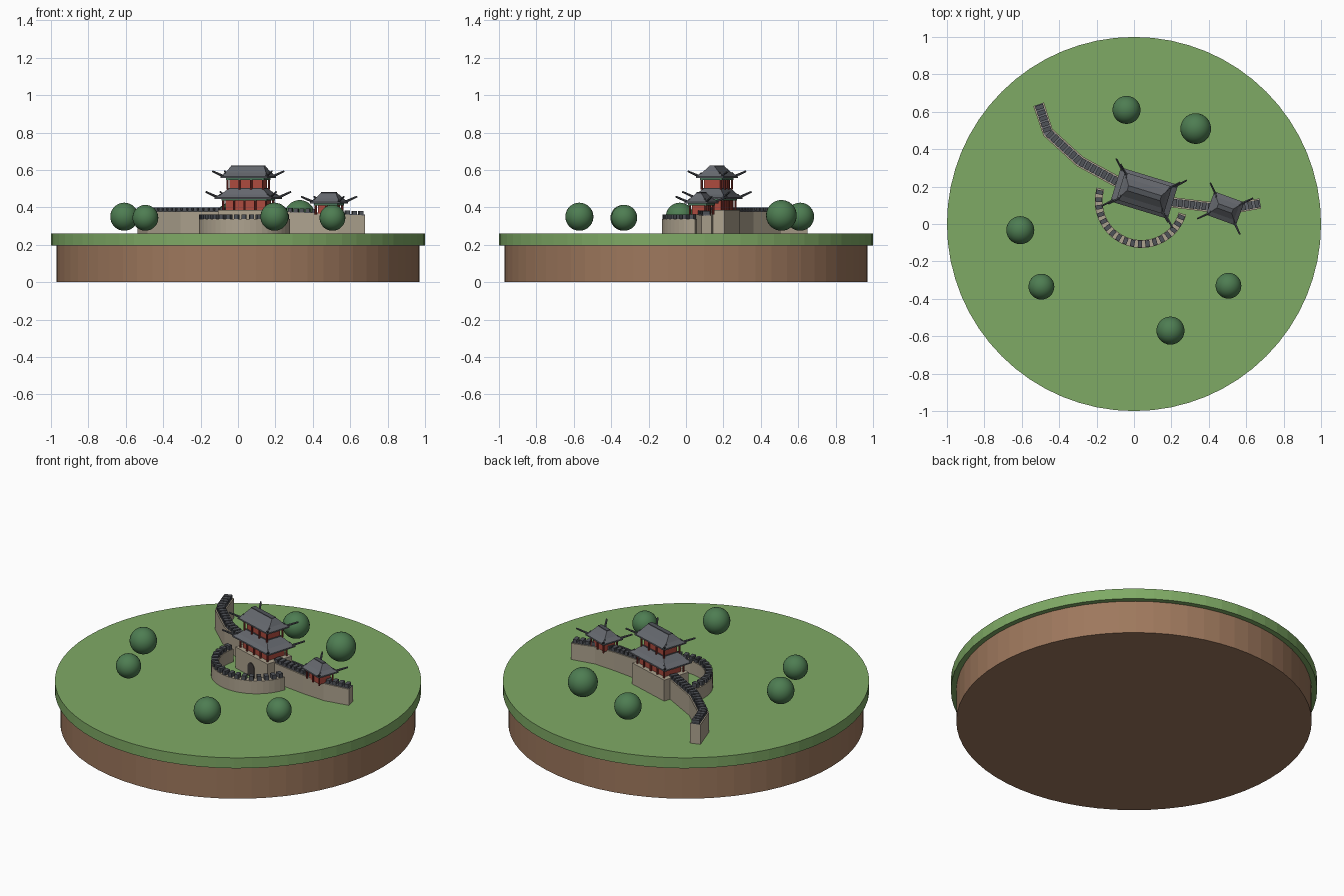
import bpy, bmesh, math
from mathutils import Vector, Matrix

cube = bpy.data.objects.get("Cube")
if cube:
    bpy.data.objects.remove(cube, do_unlink=True)


def material(name, *rgb):
    lin = [((c / 255 + 0.055) / 1.055) ** 2.4 for c in rgb] + [1]
    m = bpy.data.materials.new(name)
    m.use_nodes = True
    m.diffuse_color = lin
    m.node_tree.nodes["Principled BSDF"].inputs["Base Color"].default_value = lin
    return m


GRASS = material("grass", 127, 170, 101)
EARTH = material("earth", 158, 120, 93)
STONE = material("stone", 174, 163, 143)
TILE = material("roof_tile", 101, 104, 110)
RIDGE = material("dark_ridge", 80, 83, 89)
RED = material("red_wall", 172, 74, 62)
COLUMN = material("red_column", 136, 50, 44)
BEAM = material("green_beam", 72, 112, 88)
LEAF = material("foliage", 78, 125, 82)
DARK = material("gate_shadow", 66, 62, 60)

GROUND = 0.26


def finish(name, bm, mat, frame=Matrix()):
    bmesh.ops.recalc_face_normals(bm, faces=bm.faces)
    mesh = bpy.data.meshes.new(name)
    bm.to_mesh(mesh)
    bm.free()
    mesh.materials.append(mat)
    ob = bpy.data.objects.new(name, mesh)
    ob.matrix_world = frame
    bpy.context.scene.collection.objects.link(ob)
    return ob


def add_box(bm, center, size, turn=0):
    m = Matrix.Translation(center) @ Matrix.Rotation(turn, 4, "Z") @ Matrix.Diagonal((*size, 1))
    bmesh.ops.create_cube(bm, size=1, matrix=m)


def add_bar(bm, a, b, r1, r2):
    a, b = Vector(a), Vector(b)
    rot = (b - a).to_track_quat("Z", "Y").to_matrix().to_4x4()
    bmesh.ops.create_cone(bm, cap_ends=True, segments=6, radius1=r1, radius2=r2,
                          depth=(b - a).length, matrix=Matrix.Translation((a + b) / 2) @ rot)


def block(name, mat, half, z0, z1, frame):
    bm = bmesh.new()
    add_box(bm, (0, 0, (z0 + z1) / 2), (2 * half[0], 2 * half[1], z1 - z0))
    finish(name, bm, mat, frame)


def loft(bm, rings):
    # Skin closed rings of equal length and cap both ends
    loops = [[bm.verts.new(p) for p in ring] for ring in rings]
    n = len(loops[0])
    for lo, hi in zip(loops, loops[1:]):
        for i in range(n):
            bm.faces.new((lo[i], lo[(i + 1) % n], hi[(i + 1) % n], hi[i]))
    bm.faces.new(loops[0])
    bm.faces.new(loops[-1])


def disc(name, mat, radius, z0, z1):
    bm = bmesh.new()
    bmesh.ops.create_cone(bm, cap_ends=True, segments=64, radius1=radius, radius2=radius,
                          depth=z1 - z0, matrix=Matrix.Translation((0, 0, (z0 + z1) / 2)))
    finish(name, bm, mat)


def roof(name, eave, top, z, height, horn, frame):
    # Hipped roof with a gentle flare, ridge trim and upturned corner horns
    mid = [t + (e - t) * 0.55 for e, t in zip(eave, top)]
    levels = ((eave, z), (eave, z + 0.008), (mid, z + height * 0.45), (top, z + height))
    bm = bmesh.new()
    loft(bm, [[(sx * h[0], sy * h[1], zz) for sx, sy in ((-1, -1), (1, -1), (1, 1), (-1, 1))]
              for h, zz in levels])
    finish(name, bm, TILE, frame)
    bm = bmesh.new()
    for sx in (-1, 1):
        for sy in (-1, 1):
            at = lambda h, zz: (sx * h[0], sy * h[1], zz)
            corner = at([e - 0.012 for e in eave], z + 0.01)
            add_bar(bm, at(mid, z + height * 0.45), corner, 0.004, 0.006)
            tip = at([e + horn for e in eave], z + 0.012 + horn * 0.7)
            add_bar(bm, corner, tip, 0.007, 0.005)
    add_box(bm, (0, 0, z + height), (2 * top[0], 2 * top[1], 0.006))
    finish(name + "_ridges", bm, RIDGE, frame)


def storey(name, half, z0, z1, count, frame):
    # Red walls, outer columns and a green beam under the eaves
    block(name + "_walls", RED, half, z0, z1, frame)
    block(name + "_beam", BEAM, [h + 0.016 for h in half], z1 - 0.014, z1, frame)
    bm = bmesh.new()
    for i in range(count):
        x = (half[0] + 0.009) * (2 * i / (count - 1) - 1)
        for y in (-half[1] - 0.009, half[1] + 0.009):
            add_bar(bm, (x, y, z0), (x, y, z1), 0.006, 0.006)
    finish(name + "_columns", bm, COLUMN, frame)


def wall(name, points, width):
    # Mitred wall along a path, paved and topped with battlements
    pts = [Vector(p) for p in points]
    def sweep(half, low, high):
        rings = []
        for i, p in enumerate(pts):
            a, b = pts[max(i - 1, 0)], pts[min(i + 1, len(pts) - 1)]
            t = (b - a).xy.normalized()
            n = Vector((-t.y, t.x, 0)) * half
            bottom = GROUND if low is None else p.z + low
            rings.append([(p + s * n).xy.to_3d() + Vector((0, 0, h)) for s, h in
                          ((-1, bottom), (1, bottom), (1, p.z + high), (-1, p.z + high))])
        bm = bmesh.new()
        loft(bm, rings)
        return bm
    finish(name, sweep(width / 2, None, 0), STONE)
    finish(name + "_paving", sweep(width * 0.37, -0.003, 0.004), TILE)
    bm = bmesh.new()
    for a, b in zip(pts, pts[1:]):
        d = b - a
        count = max(1, round(d.length / 0.034))
        for i in range(count):
            p = a + d * (i + 0.5) / count
            add_box(bm, p + Vector((0, 0, 0.011)), (0.023, width * 0.74, 0.022), math.atan2(d.y, d.x))
    finish(name + "_battlements", bm, RIDGE)


# Island
disc("earth_base", EARTH, 0.97, 0, 0.2)
disc("grass_top", GRASS, 1.0, 0.197, GROUND)

# Main gatehouse
gate = Matrix.Translation((0.055, 0.165, 0)) @ Matrix.Rotation(math.radians(-17), 4, "Z")
block("gate_base", STONE, (0.142, 0.085), GROUND, 0.387, gate)
storey("lower_storey", (0.11, 0.058), 0.387, 0.45, 5, gate)
roof("lower_roof", (0.16, 0.095), (0.095, 0.05), 0.445, 0.055, 0.037, gate)
storey("upper_storey", (0.09, 0.045), 0.495, 0.56, 4, gate)
roof("upper_roof", (0.132, 0.077), (0.092, 0.014), 0.557, 0.063, 0.034, gate)

# Arched gateways on both faces of the base
for label, y in (("front", -0.085), ("back", 0.085)):
    if label == "back":
        continue
    outline = [(-0.028, GROUND), (0.028, GROUND)]
    outline += [(0.028 * math.cos(a), 0.315 + 0.028 * math.sin(a))
                for a in (math.pi * i / 10 for i in range(11))]
    bm = bmesh.new()
    loft(bm, [[(x, y + o, z) for x, z in outline] for o in (-0.004, 0.004)])
    finish(label + "_arch", bm, DARK, gate)

# Curved forecourt wall
court = Matrix.Translation((0.04, 0.122, 0)) @ Matrix.Rotation(math.radians(-17), 4, "Z")
inner, outer, top, steps = 0.208, 0.25, 0.337, 24
bm = bmesh.new()
rings = []
for i in range(steps + 1):
    a = math.pi * (1 + i / steps)
    rings.append([(r * math.cos(a), r * math.sin(a), z) for r, z in
                  ((inner, GROUND), (outer, GROUND), (outer, top), (inner, top))])
loft(bm, rings)
finish("court_wall", bm, STONE, court)
bm = bmesh.new()
for i in range(18):
    a = math.pi * (1 + (i + 0.5) / 18)
    r = (inner + outer) / 2
    add_box(bm, (r * math.cos(a), r * math.sin(a), top + 0.012), (0.036, 0.023, 0.026), a)
finish("court_battlements", bm, RIDGE, court)

# Side walls
wall("right_wall", [(-0.51, 0.64, 0.378), (-0.46, 0.49, 0.378), (-0.29, 0.335, 0.378),
                    (-0.06, 0.21, 0.378)], 0.06)
wall("left_wall", [(0.17, 0.12, 0.378), (0.39, 0.093, 0.37), (0.53, 0.083, 0.363),
                   (0.675, 0.11, 0.357)], 0.055)

# Small watchtower on the left wall
tower = Matrix.Translation((0.487, 0.083, 0)) @ Matrix.Rotation(math.radians(-20), 4, "Z")
storey("tower", (0.05, 0.036), 0.362, 0.425, 3, tower)
roof("tower_roof", (0.085, 0.066), (0.042, 0.012), 0.42, 0.058, 0.036, tower)

# Round trees
trees = [(-0.04, 0.61, 0.075), (0.33, 0.51, 0.082), (0.505, -0.33, 0.069),
         (0.195, -0.57, 0.075), (-0.495, -0.335, 0.069), (-0.608, -0.033, 0.075)]
for i, (x, y, r) in enumerate(trees):
    bm = bmesh.new()
    bmesh.ops.create_uvsphere(bm, u_segments=28, v_segments=18, radius=r)
    for f in bm.faces:
        f.smooth = True
    finish(f"tree_{i + 1}", bm, LEAF, Matrix.Translation((x, y, GROUND + r + 0.015)))
